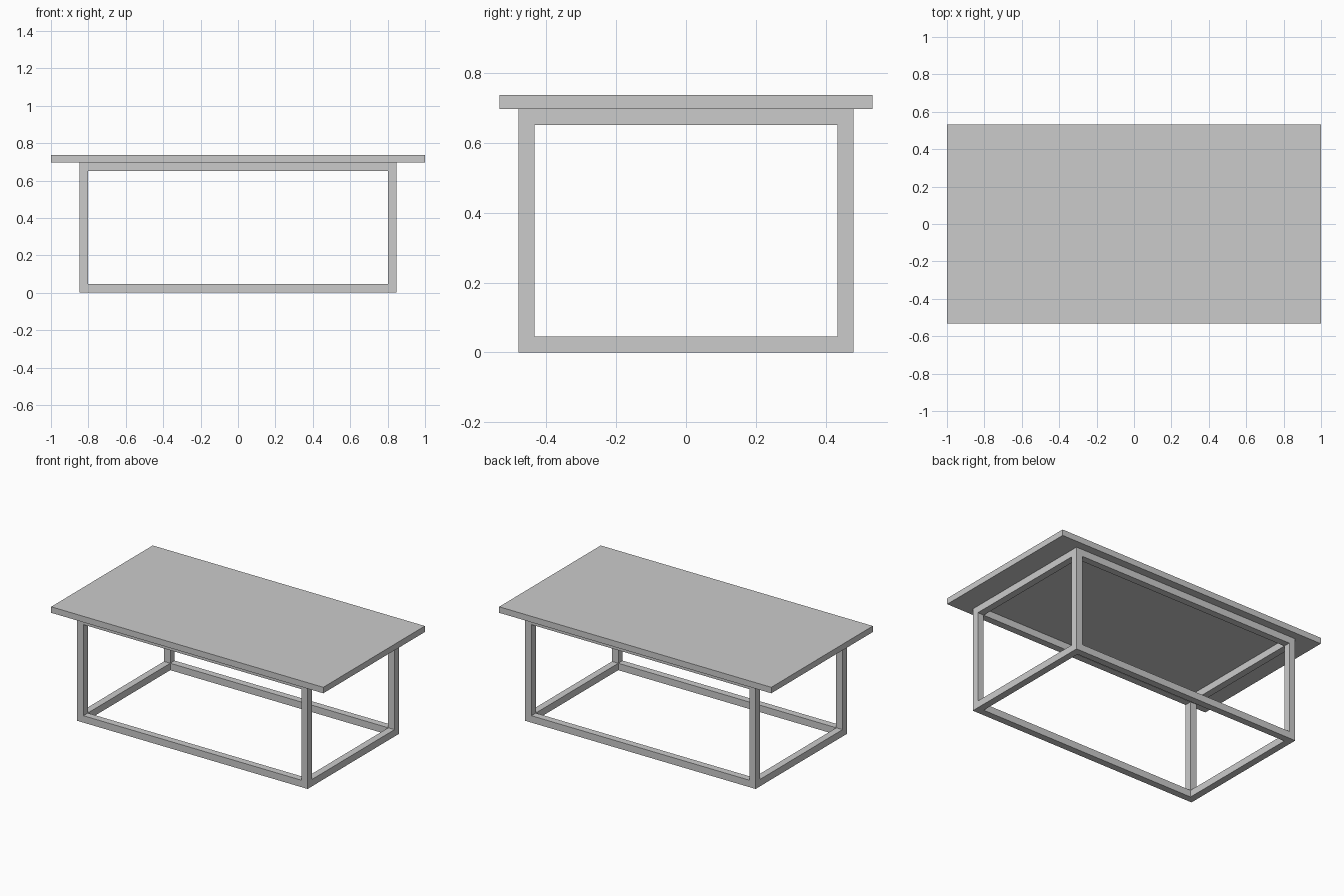
import bpy

if "Cube" in bpy.data.objects:
    bpy.data.objects.remove(bpy.data.objects["Cube"])

BAR = 0.046          # square bar thickness
FX, FY = 0.847, 0.479  # frame outer half sizes
FRAME_H = 0.697
TOP_H = 0.737


def box(name, lo, hi):
    center = [(a + b) / 2 for a, b in zip(lo, hi)]
    bpy.ops.mesh.primitive_cube_add(size=1, location=center)
    ob = bpy.context.object
    ob.name = name
    ob.scale = [b - a for a, b in zip(lo, hi)]
    bpy.ops.object.transform_apply(location=False, rotation=False, scale=True)
    return ob


def bar(name, x, y, z, size):
    half = [s / 2 for s in size]
    return box(name, [c - h for c, h in zip((x, y, z), half)],
               [c + h for c, h in zip((x, y, z), half)])


# Table top
box("table_top", (-1, -0.533, FRAME_H), (1, 0.533, TOP_H))

cx, cy = FX - BAR / 2, FY - BAR / 2

# Four legs
for sx, side in ((-1, "left"), (1, "right")):
    for sy, end in ((-1, "front"), (1, "back")):
        bar(f"{end}_{side}_leg", sx * cx, sy * cy, FRAME_H / 2, (BAR, BAR, FRAME_H))

# Upper and lower rails fitted between the legs
for z, level in ((BAR / 2, "lower"), (FRAME_H - BAR / 2, "upper")):
    for s, end, side in ((-1, "front", "left"), (1, "back", "right")):
        bar(f"{level}_{end}_rail", 0, s * cy, z, (2 * (FX - BAR), BAR, BAR))
        bar(f"{level}_{side}_rail", s * cx, 0, z, (BAR, 2 * (FY - BAR), BAR))
